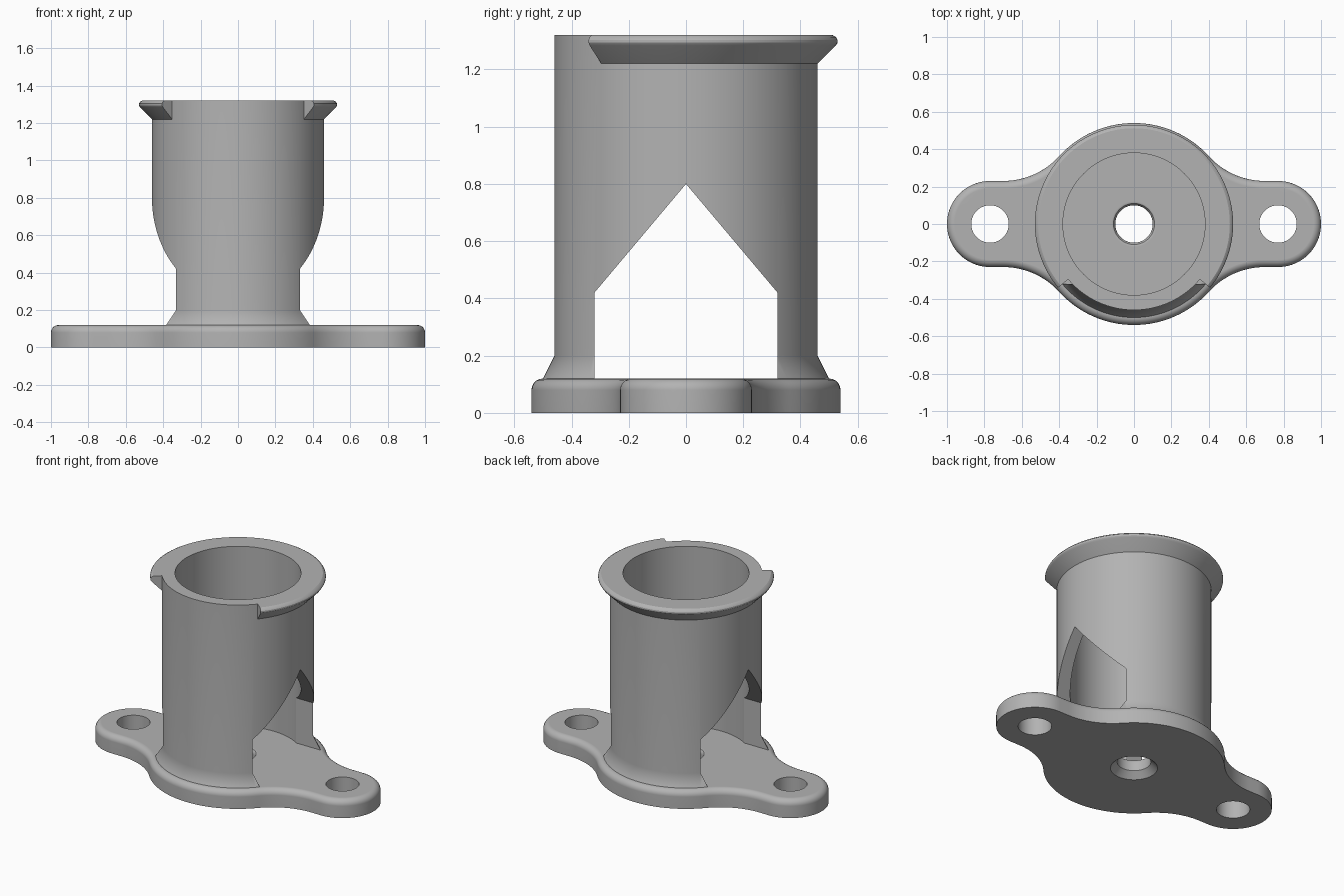
import bpy, bmesh, math
from math import sin, cos, pi, radians

if "Cube" in bpy.data.objects:
    bpy.data.objects.remove(bpy.data.objects["Cube"], do_unlink=True)

grey = bpy.data.materials.new("plain grey")
grey.use_nodes = True
grey.diffuse_color = (0.45, 0.45, 0.45, 1)
grey.node_tree.nodes["Principled BSDF"].inputs["Base Color"].default_value = grey.diffuse_color


def finish(bm, name):
    bmesh.ops.remove_doubles(bm, verts=bm.verts, dist=1e-5)
    bmesh.ops.recalc_face_normals(bm, faces=bm.faces)
    mesh = bpy.data.meshes.new(name)
    bm.to_mesh(mesh)
    bm.free()
    mesh.materials.append(grey)
    obj = bpy.data.objects.new(name, mesh)
    bpy.context.collection.objects.link(obj)
    return obj


def skin(rings, name, wrap=False, caps=False, loop=True):
    """Join rings of points with quads; wrap joins last ring to first."""
    bm = bmesh.new()
    rows = [[bm.verts.new(p) for p in ring] for ring in rings]
    pairs = list(zip(rows, rows[1:])) + ([(rows[-1], rows[0])] if wrap else [])
    for a, b in pairs:
        n = len(a)
        for i in range(n if loop else n - 1):
            j = (i + 1) % n
            bm.faces.new((a[i], a[j], b[j], b[i]))
    if caps:
        bm.faces.new(rows[0])
        bm.faces.new(rows[-1])
    return finish(bm, name)


def lathe(profile, name, x=0, start=0, sweep=360, step=2.5, loop=True):
    full = sweep == 360
    count = round(sweep / step) + (0 if full else 1)
    angles = [radians(start + i * step) for i in range(count)]
    rings = [[(x + r * cos(a), r * sin(a), z) for r, z in profile] for a in angles]
    return skin(rings, name, wrap=full, caps=not full, loop=loop)


def cut(obj, cutter):
    cutter.hide_render = True
    mod = obj.modifiers.new("cut", "BOOLEAN")
    mod.operation, mod.solver, mod.object = "DIFFERENCE", "EXACT", cutter
    activate(obj)
    bpy.ops.object.modifier_apply(modifier=mod.name)
    bpy.data.objects.remove(cutter, do_unlink=True)


def activate(obj):
    bpy.ops.object.select_all(action="DESELECT")
    obj.select_set(True)
    bpy.context.view_layer.objects.active = obj


def smooth(obj):
    activate(obj)
    bpy.ops.object.shade_smooth_by_angle(angle=radians(30))
    mod = obj.modifiers.new("even shading", "WEIGHTED_NORMAL")
    mod.keep_sharp = True


# Base plate outline: round hub blended by concave arcs into two ears
HUB, EAR, EAR_X, BLEND_X, THICK = 0.54, 0.23, 0.77, 0.70, 0.12
BLEND = (BLEND_X ** 2 + EAR ** 2 - HUB ** 2) / (2 * (HUB - EAR))
BLEND_Y = EAR + BLEND
TANGENT = math.atan2(BLEND_Y, BLEND_X)


def arc(cx, cy, r, a0, a1, n):
    return [(cx + r * cos(a0 + (a1 - a0) * i / n), cy + r * sin(a0 + (a1 - a0) * i / n))
            for i in range(n + 1)]


def outline(inset, z):
    quarter = arc(EAR_X, 0, EAR - inset, 0, pi / 2, 20)
    quarter += arc(BLEND_X, BLEND_Y, BLEND + inset, -pi / 2, TANGENT - pi, 16)
    quarter += arc(0, 0, HUB - inset, TANGENT, pi / 2, 16)[1:]
    half = quarter + [(-x, y) for x, y in reversed(quarter[:-1])]
    whole = half + [(x, -y) for x, y in reversed(half[1:-1])]
    return [(x, y, z) for x, y in whole]


ROUND = 0.04
levels = [(0, 0)]
for k in range(6):
    t = k / 5 * pi / 2
    levels.append((ROUND * (1 - cos(t)), THICK - ROUND + ROUND * sin(t)))
base = skin([outline(o, z) for o, z in levels], "base_plate", caps=True)

# Bolt holes in the ears and the flared centre hole
for side in (-1, 1):
    cut(base, lathe([(0, -0.1), (0.1, -0.1), (0.1, 0.3), (0, 0.3)], "bolt_hole_cutter",
                    x=side * EAR_X, step=5, loop=False))
cut(base, lathe([(0, -0.1), (0.14, -0.1), (0.14, 0), (0.1, 0.04), (0.1, 0.095), (0.103, 0.107),
                 (0.11, 0.116), (0.122, THICK), (0.122, 0.3), (0, 0.3)],
                "centre_hole_cutter", step=5, loop=False))

# Tube with flared foot
TOP, OUTER, INNER = 1.32, 0.46, 0.38
tube = lathe([(INNER, THICK), (0.5, THICK), (OUTER, 0.2), (OUTER, TOP), (INNER, TOP)], "tube")

# Pointed opening passing through both sides of the tube
house = [(-0.32, 0), (0.32, 0), (0.32, 0.42), (0, 0.8), (-0.32, 0.42)]
cut(tube, skin([[(x, y, z) for y, z in house] for x in (-1, 1)], "opening_cutter", caps=True))

# Rim lip around the top, open at the front
rim = lathe([(OUTER, 1.22), (0.524, 1.284), (0.53, 1.294), (0.53, 1.303), (0.524, 1.313),
             (0.512, TOP), (OUTER, TOP)], "rim_lip", start=-40, sweep=260, loop=False)

for part in (base, tube, rim):
    smooth(part)
